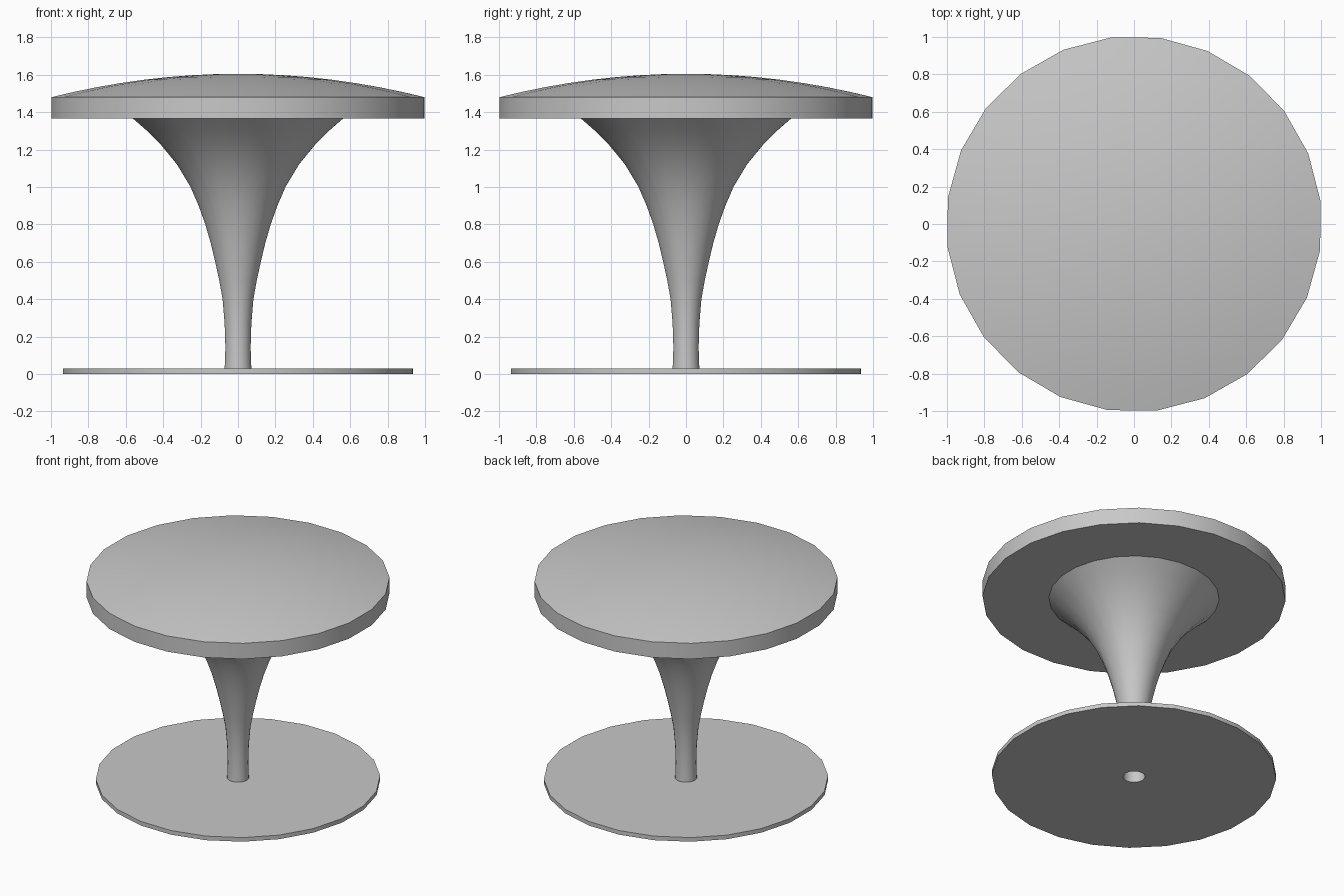
import bpy
import bmesh
from math import cos, sin, pi, radians

cube = bpy.data.objects.get("Cube")
if cube:
    bpy.data.objects.remove(cube, do_unlink=True)

SIDES = 24
TURN = radians(7)

grey = bpy.data.materials.new("plain grey")
grey.use_nodes = True
colour = (0.58, 0.58, 0.58, 1)
grey.diffuse_color = colour
grey.node_tree.nodes["Principled BSDF"].inputs["Base Color"].default_value = colour


def lathe(name, profile):
    """Revolve (radius, height) points, listed bottom to top on the outside."""
    bm = bmesh.new()
    rings = []
    for r, z in profile:
        if r == 0:
            rings.append([bm.verts.new((0, 0, z))] * SIDES)
        else:
            angles = [TURN + 2 * pi * i / SIDES for i in range(SIDES)]
            rings.append([bm.verts.new((r * cos(a), r * sin(a), z)) for a in angles])
    for low, high in zip(rings, rings[1:]):
        for i in range(SIDES):
            j = (i + 1) % SIDES
            corners = list(dict.fromkeys((low[i], low[j], high[j], high[i])))
            bm.faces.new(corners)
    mesh = bpy.data.meshes.new(name)
    bm.to_mesh(mesh)
    bm.free()
    mesh.materials.append(grey)
    obj = bpy.data.objects.new(name, mesh)
    bpy.context.collection.objects.link(obj)
    bpy.ops.object.select_all(action="DESELECT")
    obj.select_set(True)
    bpy.context.view_layer.objects.active = obj
    bpy.ops.object.shade_smooth_by_angle(angle=radians(30))
    return obj


# Thin floor plate with a hole for the hollow stem
lathe("base_plate", [(0.073, 0), (0.943, 0), (0.943, 0.03), (0.073, 0.03)])

# Hollow trumpet-shaped stem
lathe("stem", [(0.073, 0), (0.068, 0.14), (0.072, 0.27), (0.083, 0.4),
               (0.101, 0.5), (0.123, 0.6), (0.147, 0.7), (0.176, 0.8),
               (0.212, 0.9), (0.256, 1.0), (0.328, 1.12), (0.415, 1.225),
               (0.49, 1.3), (0.565, 1.365)])

# Seat disc with a gently domed top
RIM, RISE, STEPS = 1.005, 0.125, 8
dome = [(RIM * k / STEPS, 1.605 - RISE * (k / STEPS) ** 2)
        for k in range(STEPS, -1, -1)]
lathe("seat", [(0, 1.365), (RIM, 1.365)] + dome)
